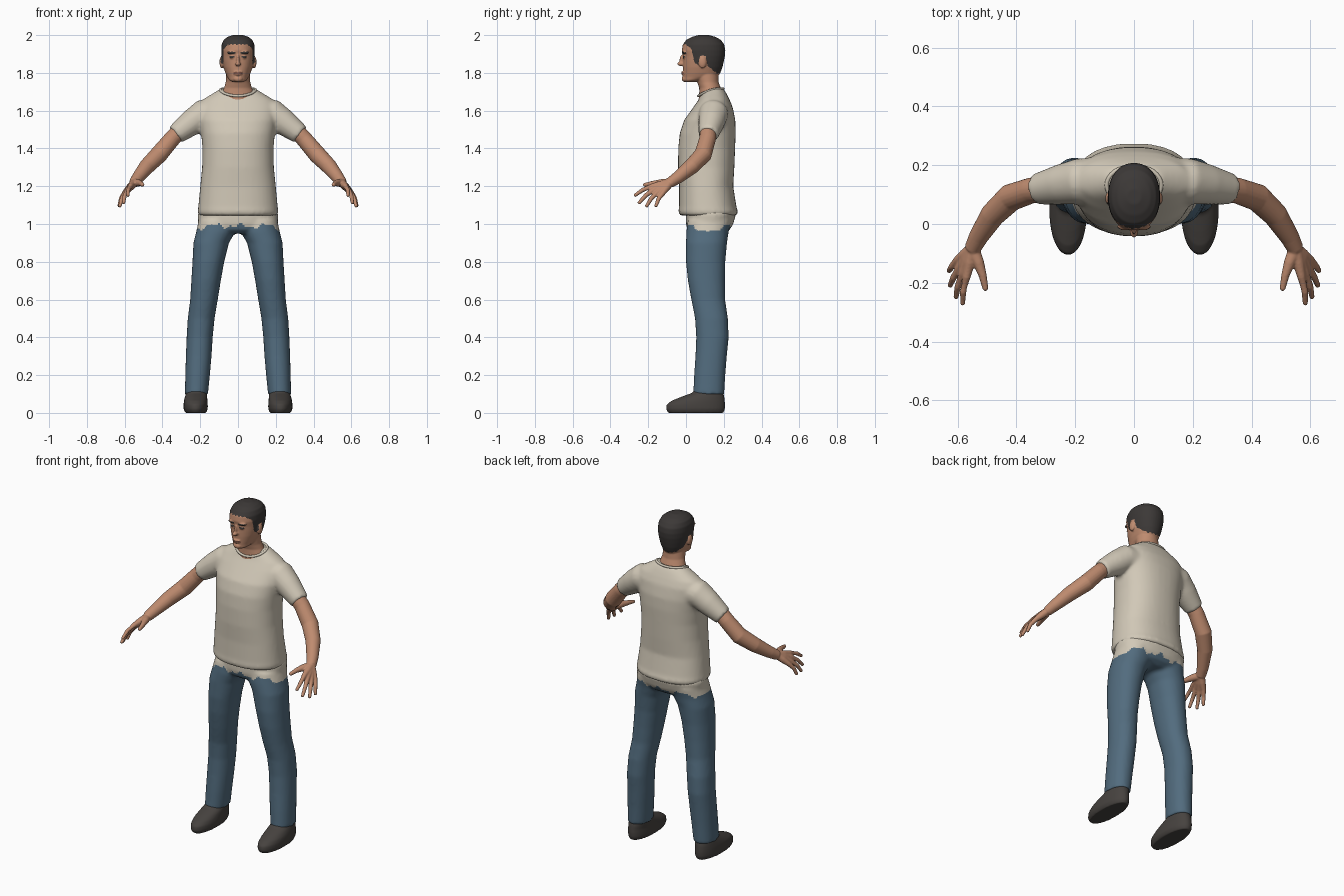
import bpy, bmesh, math
from mathutils import Vector, Matrix

cube = bpy.data.objects.get("Cube")
if cube:
    bpy.data.objects.remove(cube, do_unlink=True)


def material(name, r, g, b):
    m = bpy.data.materials.new(name)
    m.use_nodes = True
    m.diffuse_color = (r, g, b, 1)
    bsdf = m.node_tree.nodes["Principled BSDF"]
    bsdf.inputs["Base Color"].default_value = (r, g, b, 1)
    bsdf.inputs["Roughness"].default_value = 0.8
    return m


CREAM = material("cream cotton", .64, .58, .475)
DENIM = material("blue denim", .085, .15, .21)
SKIN = material("skin", .52, .26, .16)
HAIR = material("dark hair", .045, .04, .038)
LIPS = material("lips", .30, .13, .09)
SHOE = material("dark leather", .062, .055, .05)


def bridge(bm, rings):
    """Skin a list of point rings and cap both ends."""
    loops = [[bm.verts.new(p) for p in ring] for ring in rings]
    n = len(loops[0])
    for a, b in zip(loops, loops[1:]):
        for i in range(n):
            j = (i + 1) % n
            bm.faces.new((a[i], a[j], b[j], b[i]))
    bm.faces.new(loops[0][::-1])
    bm.faces.new(loops[-1])


def stack(bm, rows, side=1, power=2.3, n=40):
    """Level rings: height, half width, front y, back y, optional centre x."""
    rings = []
    for z, hw, front, back, *cx in rows:
        ring = []
        for i in range(n):
            t = 2 * math.pi * i / n
            c, s = math.cos(t), math.sin(t)
            x = math.copysign(abs(c) ** (2 / power), c) * hw
            y = math.copysign(abs(s) ** (2 / power), s) * (back - front) / 2
            ring.append(Vector((side * (x + (cx[0] if cx else 0)), y + (front + back) / 2, z)))
        rings.append(ring)
    bridge(bm, rings)


def tube(bm, path, radii, side=1, n=20):
    """Round limb along a path."""
    pts = [Vector((side * x, y, z)) for x, y, z in path]
    rings = []
    for k, p in enumerate(pts):
        d = (pts[min(k + 1, len(pts) - 1)] - pts[max(k - 1, 0)]).normalized()
        u = d.cross(Vector((0, 1, .3))).normalized()
        v = d.cross(u)
        rings.append([p + radii[k] * (math.cos(a) * u + math.sin(a) * v)
                      for a in (2 * math.pi * i / n for i in range(n))])
    bridge(bm, rings)


def blob(bm, centre, size):
    bmesh.ops.create_uvsphere(bm, u_segments=20, v_segments=12, radius=1,
                              matrix=Matrix.Translation(centre) @ Matrix.Diagonal((*size, 1)))


def finish(bm, name, mats, voxel, smooth=4, rule=None):
    """Fuse the pieces into one smooth skin and colour its faces."""
    bmesh.ops.recalc_face_normals(bm, faces=bm.faces[:])
    raw = bpy.data.meshes.new(name)
    bm.to_mesh(raw)
    bm.free()
    ob = bpy.data.objects.new(name, raw)
    bpy.context.collection.objects.link(ob)
    fuse = ob.modifiers.new("fuse", 'REMESH')
    fuse.mode = 'VOXEL'
    fuse.voxel_size = voxel
    relax = ob.modifiers.new("relax", 'SMOOTH')
    relax.factor = .5
    relax.iterations = smooth
    deps = bpy.context.evaluated_depsgraph_get()
    me = bpy.data.meshes.new_from_object(ob.evaluated_get(deps))
    ob.modifiers.clear()
    ob.data = me
    bpy.data.meshes.remove(raw)
    me.name = name
    me.materials.clear()
    for m in mats:
        me.materials.append(m)
    for f in me.polygons:
        f.use_smooth = True
        f.material_index = rule(f.center) if rule else 0
    return ob


# Shirt: body and both short sleeves
bm = bmesh.new()
stack(bm, [(1.045, .208, -.033, .268), (1.065, .214, -.041, .277), (1.085, .211, -.037, .268),
           (1.2, .2, -.036, .25), (1.3, .19, -.042, .256), (1.4, .188, -.041, .26),
           (1.48, .195, -.033, .263), (1.55, .205, -.01, .261), (1.62, .208, .04, .247),
           (1.66, .185, .068, .23), (1.69, .135, .083, .215), (1.717, .092, .105, .198)])
for s in (1, -1):
    tube(bm, [(.1, .15, 1.585), (.19, .145, 1.58), (.245, .135, 1.537), (.332, .118, 1.472)],
         [.08, .078, .07, .053], s)
finish(bm, "shirt", [CREAM], .01, 6)

# Collar band
curve = bpy.data.curves.new("collar", 'CURVE')
curve.dimensions = '3D'
curve.bevel_depth = .007
curve.bevel_resolution = 3
spline = curve.splines.new('POLY')
spline.points.add(31)
spline.use_cyclic_u = True
for i, p in enumerate(spline.points):
    a = 2 * math.pi * i / 32
    p.co = (.093 * math.cos(a), .132 + .066 * math.sin(a),
            1.697 + .019 * math.sin(a) + .012 * math.cos(a) ** 2, 1)
curve.materials.append(CREAM)
bpy.context.collection.objects.link(bpy.data.objects.new("collar", curve))

# Trousers: hips and both legs, with a ragged pale waist
bm = bmesh.new()
stack(bm, [(.95, .14, .03, .2), (.97, .195, .008, .232), (1.0, .21, 0, .25),
           (1.05, .213, 0, .264), (1.1, .195, .01, .24)])
for s in (1, -1):
    stack(bm, [(.098, .061, .038, .202, .22), (.2, .065, .043, .208, .214),
               (.3, .068, .05, .216, .208), (.4, .069, .054, .226, .203),
               (.5, .071, .048, .222, .195), (.6, .073, .028, .207, .18),
               (.7, .078, .01, .206, .169), (.8, .084, 0, .208, .157),
               (.9, .094, 0, .217, .142), (.96, .104, .002, .226, .117),
               (1.02, .1, .01, .24, .108)], s, 2.15)


def waist(c):
    edge = .99 + .009 * math.sin(c.x * 45 + 1) + .007 * math.sin(c.x * 110)
    if abs(c.x) > .19:
        edge -= .012
    return int(c.z > edge)


finish(bm, "trousers", [DENIM, CREAM], .01, 4, waist)

# Shoes
for s, word in ((1, "left"), (-1, "right")):
    bm = bmesh.new()
    stack(bm, [(0, .055, -.095, .198, .224), (.02, .064, -.106, .206, .224),
               (.045, .064, -.102, .207, .224), (.065, .062, -.075, .205, .224),
               (.085, .059, -.025, .203, .222), (.105, .055, .03, .197, .22),
               (.13, .048, .055, .19, .22)], s, 2.1)
    finish(bm, word + "_shoe", [SHOE], .006, 3)

# Arms with hands: every finger grows out of the wrist so the palm fills in
WRIST = Vector((.55, -.085, 1.218))
FINGERS = [((.57, -.18, 1.2), (.583, -.272, 1.15)),
           ((.583, -.168, 1.183), (.606, -.25, 1.11)),
           ((.593, -.148, 1.17), (.626, -.21, 1.093)),
           ((.6, -.122, 1.165), (.63, -.16, 1.093))]
for s, word in ((1, "left"), (-1, "right")):
    bm = bmesh.new()
    tube(bm, [(.27, .122, 1.53), (.35, .114, 1.45), (.42, .09, 1.367), (.482, .03, 1.305),
              (.53, -.045, 1.245), WRIST], [.044, .044, .047, .042, .033, .028], s)
    for knuckle, tip in FINGERS:
        k, t = Vector(knuckle), Vector(tip)
        bend = k.lerp(t, .5) + Vector((.005, -.004, .005))
        tube(bm, [WRIST, WRIST.lerp(k, .5), k, bend, t, t + (t - bend) * .08],
             [.022, .02, .0145, .0115, .009, .004], s, 14)
    tube(bm, [WRIST, (.53, -.13, 1.218), (.515, -.175, 1.215), (.505, -.222, 1.207),
              (.504, -.228, 1.206)], [.024, .02, .014, .01, .004], s, 14)
    finish(bm, word + "_arm", [SKIN], .004, 4)

# Head: neck, skull, nose, brow ridge, lips, chin and ears
bm = bmesh.new()
stack(bm, [(1.64, .1, .065, .19), (1.69, .088, .07, .19), (1.72, .074, .07, .184),
           (1.75, .065, .06, .173), (1.8, .062, .04, .17)], power=2)
stack(bm, [(1.752, .03, -.006, .05), (1.762, .046, -.014, .09), (1.78, .058, -.015, .168),
           (1.8, .067, -.015, .182), (1.83, .077, -.016, .193), (1.86, .083, -.016, .2),
           (1.89, .087, -.016, .206), (1.92, .089, -.022, .208), (1.95, .087, -.017, .203),
           (1.975, .076, .002, .184), (1.99, .056, .03, .158), (2.001, .024, .068, .118)],
      power=2.15)
blob(bm, (0, -.026, 1.848), (.014, .021, .012))
blob(bm, (0, -.017, 1.868), (.009, .018, .03))
blob(bm, (0, -.014, 1.803), (.025, .012, .006))
blob(bm, (0, -.012, 1.792), (.021, .012, .006))
blob(bm, (0, -.008, 1.768), (.024, .015, .016))
for s in (1, -1):
    blob(bm, (s * .03, -.009, 1.908), (.028, .013, .009))
    blob(bm, (s * .086, .087, 1.857), (.012, .022, .033))
    blob(bm, (s * .031, -.009, 1.883), (.014, .009, .008))

HAIRLINE = [(-.06, 1.955), (0, 1.95), (.03, 1.925), (.045, 1.855), (.065, 1.845), (.075, 1.888),
            (.105, 1.888), (.115, 1.835), (.16, 1.8), (.22, 1.782)]


def face_colour(c):
    for (y0, z0), (y1, z1) in zip(HAIRLINE, HAIRLINE[1:]):
        if y0 <= c.y < y1:
            edge = z0 + (z1 - z0) * (c.y - y0) / (y1 - y0) + .003 * math.sin(c.x * 300)
            if c.z > edge:
                return 1
    x = abs(c.x)
    if c.y < .025:
        brow = .012 < x < .055 and abs(c.z - 1.906) < .0055
        eye = .018 < x < .045 and abs(c.z - 1.885) < .0045
        if brow or eye:
            return 1
        if x < .024 and abs(c.z - 1.798) < .006:
            return 2
    return 0


finish(bm, "head", [SKIN, HAIR, LIPS], .004, 4, face_colour)
